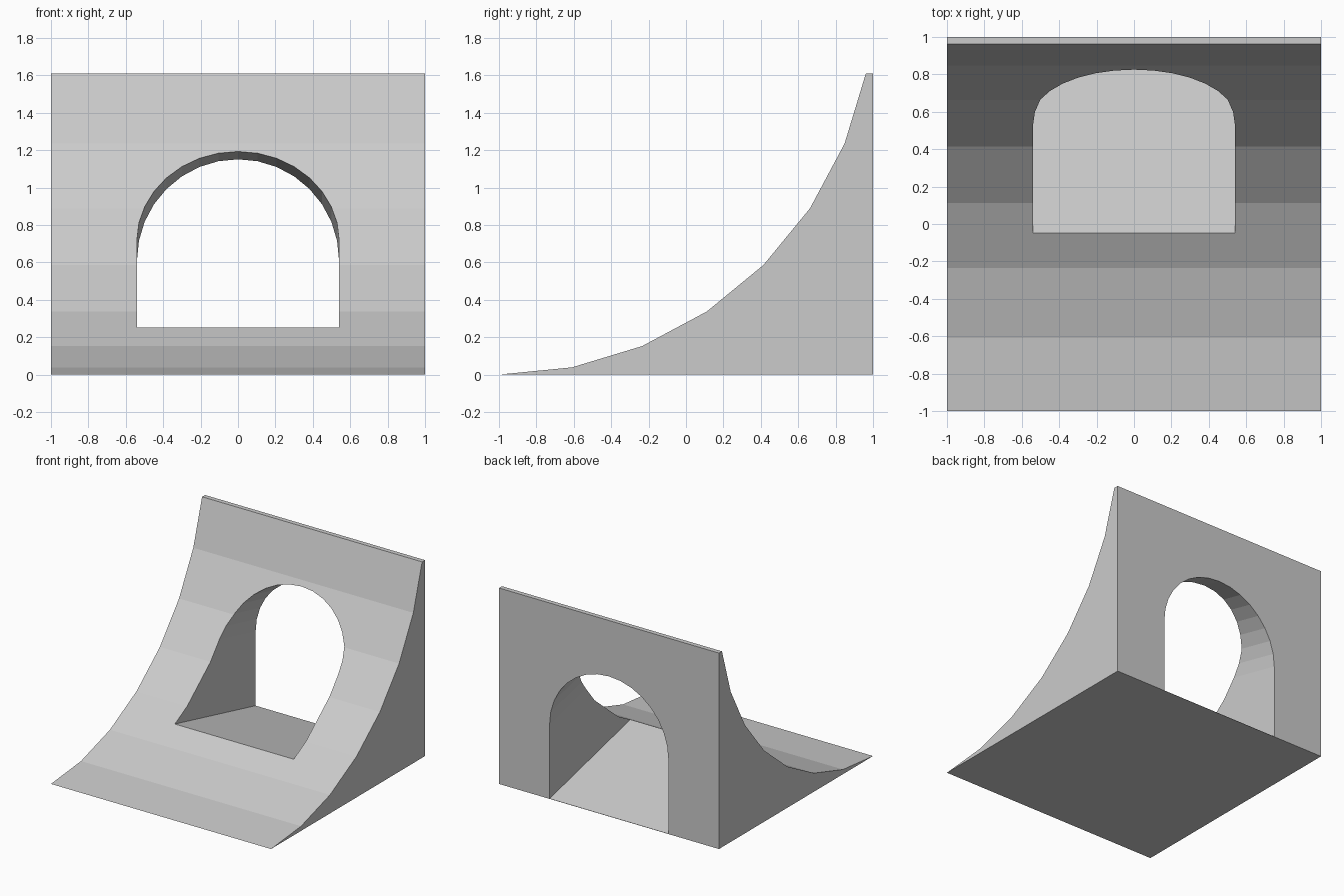
import bpy, bmesh, math

cube = bpy.data.objects.get("Cube")
if cube:
    bpy.data.objects.remove(cube, do_unlink=True)

grey = bpy.data.materials.new("light grey")
grey.use_nodes = True
grey.diffuse_color = (0.6, 0.6, 0.6, 1)
grey.node_tree.nodes["Principled BSDF"].inputs["Base Color"].default_value = (0.6, 0.6, 0.6, 1)


def prism(name, start, end):
    """Solid between two matching outlines."""
    bm = bmesh.new()
    a = [bm.verts.new(p) for p in start]
    b = [bm.verts.new(p) for p in end]
    bm.faces.new(a)
    bm.faces.new(b[::-1])
    n = len(a)
    for i in range(n):
        j = (i + 1) % n
        bm.faces.new((a[j], a[i], b[i], b[j]))
    bmesh.ops.recalc_face_normals(bm, faces=bm.faces)
    mesh = bpy.data.meshes.new(name)
    bm.to_mesh(mesh)
    bm.free()
    mesh.materials.append(grey)
    obj = bpy.data.objects.new(name, mesh)
    bpy.context.collection.objects.link(obj)
    return obj


STEP = math.radians(11.25)

# Ramp: quarter-pipe arc of radius 2 with a narrow top ledge and flat back
profile = [(2 * math.sin(i * STEP) - 1, 2 - 2 * math.cos(i * STEP)) for i in range(8)]
profile += [(1, profile[-1][1]), (1, 0)]
ramp = prism("ramp", [(-1, y, z) for y, z in profile], [(1, y, z) for y, z in profile])

# Tunnel: round-topped opening that slopes down towards the back
RADIUS, SPRING, SLOPE = 0.54, 0.611, 0.238
arch = [(RADIUS * math.cos(i * STEP), SPRING + RADIUS * math.sin(i * STEP)) for i in range(17)]
arch += [(-RADIUS, 0.002), (RADIUS, 0.002)]


def arch_at(y):
    return [(x, y, z + SLOPE * (1 - y)) for x, z in arch]


tunnel = prism("tunnel_cutter", arch_at(-0.8), arch_at(1.2))
tunnel.hide_render = True
tunnel.hide_viewport = True
tunnel.display_type = 'WIRE'

cut = ramp.modifiers.new("tunnel", 'BOOLEAN')
cut.operation = 'DIFFERENCE'
cut.solver = 'EXACT'
cut.object = tunnel

# Keep the cut result and remove the helper
bpy.context.view_layer.update()
graph = bpy.context.evaluated_depsgraph_get()
result = bpy.data.meshes.new_from_object(ramp.evaluated_get(graph))
ramp.modifiers.clear()
ramp.data = result
bpy.data.objects.remove(tunnel, do_unlink=True)
